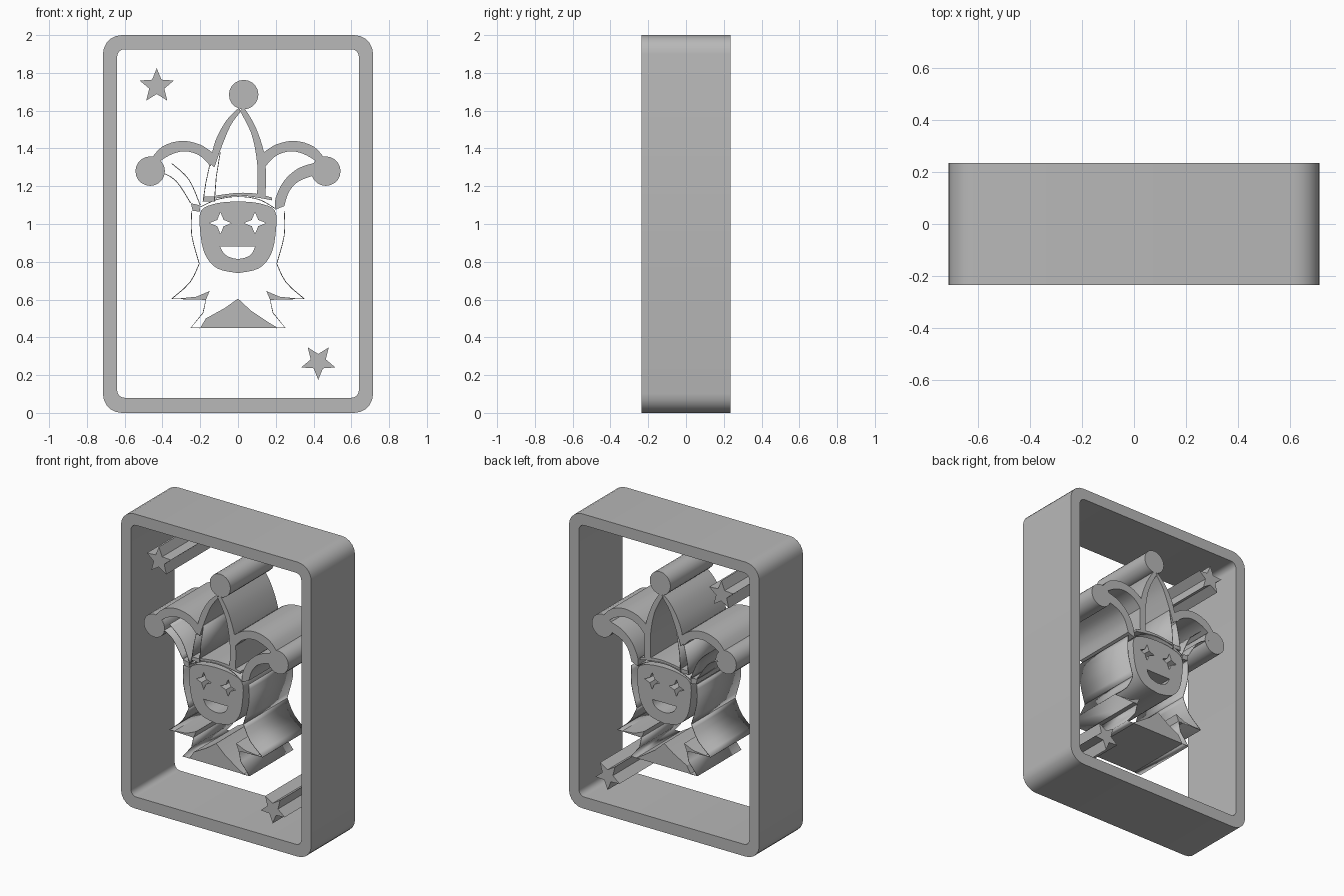
import bpy
import math

HALF_DEPTH = 0.235

if "Cube" in bpy.data.objects:
    bpy.data.objects.remove(bpy.data.objects["Cube"], do_unlink=True)

grey = bpy.data.materials.new("plain_grey")
grey.use_nodes = True
grey.diffuse_color = (0.48, 0.48, 0.48, 1)
grey.node_tree.nodes["Principled BSDF"].inputs["Base Color"].default_value = (0.48, 0.48, 0.48, 1)


def finish(obj):
    obj.data.materials.append(grey)
    bpy.ops.object.select_all(action='DESELECT')
    obj.select_set(True)
    bpy.context.view_layer.objects.active = obj
    bpy.ops.object.shade_smooth_by_angle(angle=math.radians(30))


def prism(name, *loops):
    """Extrude a filled outline, with further loops as holes, through the depth."""
    curve = bpy.data.curves.new(name, 'CURVE')
    curve.dimensions = '2D'
    curve.fill_mode = 'BOTH'
    curve.extrude = HALF_DEPTH
    for loop in loops:
        spline = curve.splines.new('POLY')
        spline.points.add(len(loop) - 1)
        for point, (x, z) in zip(spline.points, loop):
            point.co = (x, z, 0, 1)
        spline.use_cyclic_u = True
    obj = bpy.data.objects.new(name, curve)
    bpy.context.collection.objects.link(obj)
    obj.rotation_euler.x = math.pi / 2
    bpy.ops.object.select_all(action='DESELECT')
    obj.select_set(True)
    bpy.context.view_layer.objects.active = obj
    bpy.ops.object.convert(target='MESH')
    finish(bpy.context.object)


def wall(name, path):
    """Paper-thin wall following an open path."""
    n = len(path)
    verts = [(x, y, z) for y in (-HALF_DEPTH, HALF_DEPTH) for x, z in path]
    faces = [(i, i + 1, n + i + 1, n + i) for i in range(n - 1)]
    mesh = bpy.data.meshes.new(name)
    mesh.from_pydata(verts, [], faces)
    obj = bpy.data.objects.new(name, mesh)
    bpy.context.collection.objects.link(obj)
    solid = obj.modifiers.new("thickness", 'SOLIDIFY')
    solid.thickness = 0.004
    solid.offset = 0
    finish(obj)


def mirror(path):
    return [(-x, z) for x, z in path]


def rounded(hw, z0, z1, r, steps=5):
    pts = []
    for k, (sx, z) in enumerate([(1, z1 - r), (-1, z1 - r), (-1, z0 + r), (1, z0 + r)]):
        for i in range(steps + 1):
            a = (k + i / steps) * math.pi / 2
            pts.append((sx * (hw - r) + r * math.cos(a), z + r * math.sin(a)))
    return pts


def star(cx, cz, outer, inner, points, start=math.pi / 2):
    return [(cx + r * math.cos(a), cz + r * math.sin(a))
            for i in range(points * 2)
            for r, a in [(inner if i % 2 else outer, start + i * math.pi / points)]]


def smooth(path, steps=4):
    """Catmull-Rom curve through a few points."""
    p = [path[0]] + path + [path[-1]]
    out = []
    for i in range(1, len(p) - 2):
        for s in range(steps):
            t = s / steps
            out.append(tuple(0.5 * (2 * b + (c - a) * t + (2 * a - 5 * b + 4 * c - d) * t * t
                                    + (3 * b - a - 3 * c + d) * t ** 3)
                             for a, b, c, d in zip(*p[i - 1:i + 3])))
    return out + [path[-1]]


def band(name, outer, inner):
    prism(name, smooth(outer) + smooth(inner)[::-1])


# Card frame
prism("card_frame", rounded(0.715, 0, 2, 0.1), rounded(0.64, 0.08, 1.925, 0.04))

# Corner stars
prism("upper_star", star(-0.43, 1.73, 0.095, 0.042, 5))
prism("lower_star", star(0.425, 0.27, 0.095, 0.042, 5, -math.pi / 2))

# Face with cut eyes and mouth
half_face = [(0, 1.12), (0.11, 1.11), (0.195, 1.07), (0.2, 0.96),
             (0.175, 0.84), (0.11, 0.765), (0, 0.74)]
half = smooth(half_face)
mouth = smooth([(-0.095, 0.88), (-0.065, 0.835), (0, 0.815), (0.065, 0.835), (0.09, 0.88)])
prism("face", half + mirror(half)[-2:0:-1],
      star(-0.093, 1.005, 0.058, 0.024, 4), star(0.09, 1.005, 0.058, 0.024, 4), mouth)

# Bells on the hat tips
for name, x, z in [("top_bell", 0.03, 1.685), ("right_bell", -0.465, 1.28), ("left_bell", 0.465, 1.28)]:
    prism(name, star(x, z, 0.078, 0.078, 10))

# Middle horn of the hat
band("horn_right_band", [(0.01, 1.62), (-0.06, 1.55), (-0.12, 1.44), (-0.148, 1.32)],
     [(0.01, 1.59), (-0.04, 1.52), (-0.09, 1.4), (-0.125, 1.3)])
band("horn_left_band", [(0.03, 1.62), (0.09, 1.52), (0.135, 1.39), (0.148, 1.27), (0.145, 1.14)],
     [(0.01, 1.6), (0.07, 1.48), (0.098, 1.35), (0.104, 1.25), (0.1, 1.14)])
wall("horn_right_outer_wall", [(-0.148, 1.32), (-0.17, 1.22), (-0.185, 1.12)])
wall("horn_right_inner_wall", [(-0.094, 1.38), (-0.115, 1.25), (-0.125, 1.12)])
prism("horn_right_foot", [(-0.185, 1.12), (-0.125, 1.12), (-0.125, 1.145), (-0.18, 1.145)])

# Side horns of the hat
upper_outer = [(0.125, 1.37), (0.2, 1.42), (0.3, 1.44), (0.4, 1.41), (0.465, 1.34)]
upper_inner = [(0.145, 1.305), (0.2, 1.36), (0.28, 1.385), (0.36, 1.365), (0.43, 1.32)]
band("left_horn_upper_band", upper_outer, upper_inner)
band("right_horn_upper_band", mirror(upper_outer), mirror(upper_inner))
lower_outer = [(0.41, 1.325), (0.32, 1.295), (0.245, 1.23), (0.2, 1.14), (0.195, 1.075)]
lower_inner = [(0.41, 1.26), (0.32, 1.225), (0.27, 1.17), (0.245, 1.095)]
band("left_horn_lower_band", lower_outer, lower_inner)
wall("right_horn_upper_wall", smooth(mirror([(0.35, 1.32), (0.26, 1.235), (0.2, 1.1)])))
wall("right_horn_lower_wall", smooth(mirror([(0.42, 1.28), (0.33, 1.23), (0.25, 1.11)])))
prism("right_horn_foot", mirror([(0.25, 1.11), (0.205, 1.1), (0.2, 1.065), (0.24, 1.07)]))

# Hat brim
band("hat_brim", [(-0.12, 1.15), (0, 1.165), (0.1, 1.16), (0.18, 1.14)],
     [(-0.12, 1.135), (0, 1.15), (0.1, 1.14), (0.18, 1.125)])
wall("brim_edge", smooth([(-0.2, 1.09), (-0.11, 1.13), (0, 1.145), (0.11, 1.13), (0.2, 1.08)]))

# Hair and collar silhouette
side = smooth([(0.245, 1.07), (0.245, 0.94), (0.205, 0.79)], 3)
collar = smooth([(0.205, 0.79), (0.255, 0.69), (0.35, 0.605)], 3)
point = [(0.35, 0.605), (0.17, 0.6), (0.185, 0.53), (0.25, 0.45), (0.2, 0.45)]
for label, flip in [("left", lambda p: p), ("right", mirror)]:
    wall(label + "_hair", flip(side))
    wall(label + "_collar_edge", flip(collar))
    wall(label + "_collar_point", flip(point))
    prism(label + "_collar_fold", flip([(0.15, 0.645), (0.22, 0.615), (0.32, 0.605), (0.17, 0.598)]))

# Collar front
prism("collar_front", [(-0.2, 0.45), (-0.17, 0.5), (-0.07, 0.555), (0, 0.605),
                       (0.07, 0.54), (0.16, 0.48), (0.21, 0.45)])
